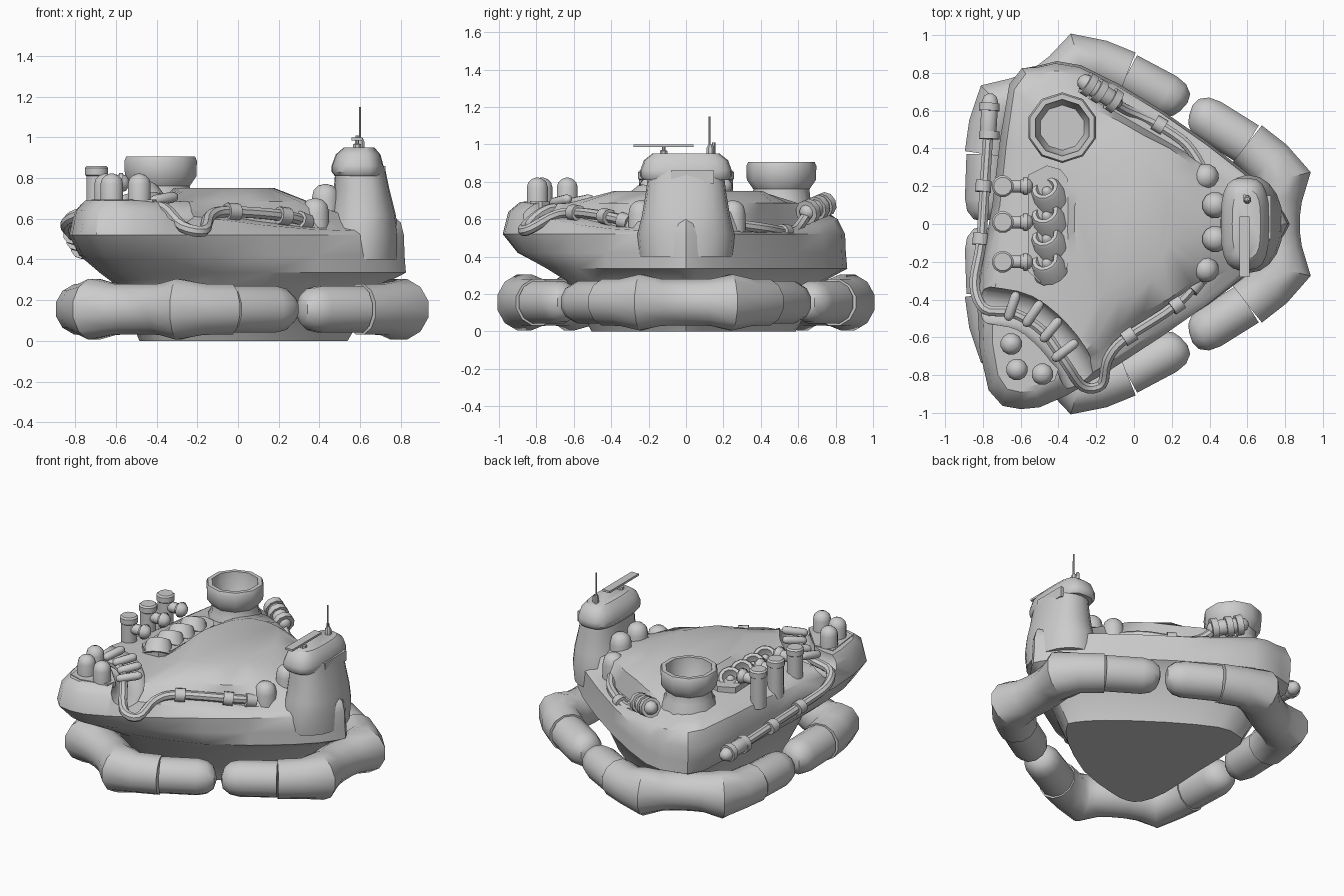
import bpy, bmesh, math
from mathutils import Vector, Matrix, Euler

if "Cube" in bpy.data.objects:
    bpy.data.objects.remove(bpy.data.objects["Cube"])

C = Vector((-0.07, 0, 0))          # axis of the three-cornered plan
grey = bpy.data.materials.new("plain_grey")
grey.diffuse_color = (0.6, 0.6, 0.6, 1)
grey.use_nodes = True
grey.node_tree.nodes["Principled BSDF"].inputs["Base Color"].default_value = grey.diffuse_color


def loft(name, rows, mat=None):
    """Skin closed rings of points and cap both ends."""
    bm = bmesh.new()
    rings = [[bm.verts.new(p) for p in r] for r in rows]
    n = len(rings[0])
    for a, b in zip(rings, rings[1:]):
        for i in range(n):
            j = (i + 1) % n
            bm.faces.new((a[i], a[j], b[j], b[i]))
    bm.faces.new(rings[0][::-1])
    bm.faces.new(rings[-1])
    bmesh.ops.recalc_face_normals(bm, faces=bm.faces)
    if mat:
        bm.transform(mat)
    me = bpy.data.meshes.new(name)
    bm.to_mesh(me)
    bm.free()
    me.materials.append(grey)
    ob = bpy.data.objects.new(name, me)
    bpy.context.collection.objects.link(ob)
    return ob


def lathe(name, profile, loc, n=12, rot=(0, 0, 0)):
    rows = [[(r * math.cos(t), r * math.sin(t), z)
             for t in [2 * math.pi * (i + .5) / n for i in range(n)]] for r, z in profile]
    return loft(name, rows, Matrix.Translation(loc) @ Euler(rot).to_matrix().to_4x4())


def spline(pts, steps, closed=False):
    """Smooth interpolation through points."""
    P = [Vector(p) for p in pts]
    n = len(P)
    get = (lambda i: P[i % n]) if closed else (lambda i: P[max(0, min(n - 1, i))])
    out = []
    for i in range(n if closed else n - 1):
        a, b, c, d = (get(i + k) for k in (-1, 0, 1, 2))
        for s in range(steps):
            t = s / steps
            out.append(.5 * (2 * b + (c - a) * t + (2 * a - 5 * b + 4 * c - d) * t * t
                             + (3 * b - a - 3 * c + d) * t ** 3))
    return out if closed else out + [P[-1]]


def sweep(name, pts, radii, n=10):
    """Round tube along a path, one radius per point."""
    P = [Vector(p) for p in pts]
    rows = []
    for i, p in enumerate(P):
        t = (P[min(i + 1, len(P) - 1)] - P[max(i - 1, 0)]).normalized()
        u = Vector((0, 0, 1)).cross(t).normalized()
        v = t.cross(u)
        r = radii[i] if isinstance(radii, (list, tuple)) else radii
        rows.append([p + r * (math.cos(a) * u + math.sin(a) * v)
                     for a in [2 * math.pi * (k + .5) / n for k in range(n)]])
    return loft(name, rows)


def capsule(name, a, b, r, n=10):
    a, b = Vector(a), Vector(b)
    d = (b - a).normalized() * r
    return sweep(name, [a, a + d * .3, a + d, b - d, b - d * .3, b],
                 [r * .3, r * .75, r, r, r * .75, r * .3], n)


def band(name, a, b, r):
    return sweep(name, [a, b], r, 10)


def box(name, loc, size, rot=0):
    x, y, z = (s / 2 for s in size)
    rows = [[(-x, -y, k), (x, -y, k), (x, y, k), (-x, y, k)] for k in (-z, z)]
    return loft(name, rows, Matrix.Translation(loc) @ Matrix.Rotation(rot, 4, 'Z'))


# Hull: outlines at chine, belly, ledge and raised deck
low = [(.80, -.05), (.80, .05), (.60, .27), (.15, .60), (-.28, .84), (-.50, .84), (-.64, .72),
       (-.66, .10), (-.68, -.40), (-.62, -.66), (-.50, -.74), (-.30, -.72), (.15, -.58), (.60, -.27)]
mid = [(.79, -.05), (.79, .05), (.59, .26), (.14, .59), (-.29, .83), (-.51, .83), (-.66, .74),
       (-.75, .10), (-.83, -.42), (-.77, -.88), (-.60, -.98), (-.36, -.91), (.14, -.60), (.59, -.27)]
top = [(.74, -.04, .60), (.74, .04, .60), (.50, .24, .54), (.08, .49, .54), (-.30, .70, .62),
       (-.47, .73, .64), (-.58, .66, .66), (-.63, .10, .68), (-.75, -.40, .69), (-.72, -.80, .69),
       (-.60, -.89, .69), (-.40, -.82, .68), (.08, -.50, .59), (.50, -.24, .55)]
deck = [(.34, -.10), (.34, .10), (.30, .32), (.05, .47), (-.20, .60), (-.32, .56), (-.36, .40),
        (-.38, .10), (-.38, -.20), (-.36, -.38), (-.32, -.52), (-.22, -.63), (.05, -.47), (.30, -.31)]


def ring(pts, z=None, scale=1):
    r = [C + (Vector((p[0], p[1], p[2] if z is None else z)) - C) * scale for p in pts]
    for p, q in zip(r, pts):
        p.z = q[2] if z is None else z
    return spline(r, 2, True)


def blend(a, b):
    return (a[0] + b[0] * 2) / 3, (a[1] + b[1] * 2) / 3


oval = []
for x, y in deck:
    a = math.atan2(y / .41, (x + .06) / .25)
    oval.append((-.07 + .25 * math.cos(a), .01 + .41 * math.sin(a)))
shoulder = [(*blend(a, b), a[2] * .7 + .156) for a, b in zip(top, mid)]
hull = loft("hull", [ring(low, 0, .68), ring(low, .27, .86), ring(low, .335),
                     ring([blend(a, b) for a, b in zip(low, mid)], .42), ring(mid, .52),
                     ring(shoulder), ring(top), ring(deck, .685), ring(oval, .75)])

# Curved channel cut across the front corner
cutter = sweep("channel_cutter", spline([(-.98, -.40, .70), (-.77, -.43, .69), (-.58, -.47, .68),
               (-.42, -.60, .68), (-.31, -.76, .68), (-.22, -1.0, .66)], 3), .10, 12)
mod = hull.modifiers.new("channel", 'BOOLEAN')
mod.object, mod.operation, mod.solver = cutter, 'DIFFERENCE', 'EXACT'
bpy.context.view_layer.objects.active = hull
bpy.ops.object.modifier_apply(modifier="channel")
bpy.data.objects.remove(cutter)

# Three bent floats around the base
arm = [(.30, .60, .03), (.315, .595, .075), (.35, .58, .105), (.40, .55, .118), (.60, .425, .118)]
bend = [(.60, .425, .128), (.72, .33, .13), (.79, .24, .155), (.765, .14, .13), (.755, .05, .128)]
for k in range(3):
    R = Matrix.Rotation(k * 2 * math.pi / 3, 3, 'Z')

    def put(name, pts):
        sweep(name, [C + R @ (Vector((x, y, .155)) - C) for x, y, r in pts], [p[2] for p in pts], 12)
    flip = [(x, -y, r) for x, y, r in bend[::-1]]
    put("float_bend", bend + flip)
    put("float_arm", arm)
    put("float_arm", [(x, -y, r) for x, y, r in arm])


# Tower, cap and visor
def squircle(x0, x1, y, z, n=20, e=.65):
    out = []
    for i in range(n):
        a = 2 * math.pi * i / n
        c, s = math.cos(a), math.sin(a)
        out.append(((x0 + x1) / 2 + (x1 - x0) / 2 * math.copysign(abs(c) ** e, c),
                    y * math.copysign(abs(s) ** e, s), z))
    return out


loft("tower", [squircle(.40, .79, .25, .40, e=1), squircle(.42, .79, .26, .52, e=.95),
               squircle(.45, .775, .235, .62, e=.85), squircle(.47, .745, .215, .74, e=.8),
               squircle(.48, .72, .20, .86, e=.75)])
loft("tower_cap", [squircle(.475, .705, .23, .81), squircle(.46, .715, .245, .83),
                   squircle(.46, .715, .245, .86), squircle(.48, .70, .225, .915),
                   squircle(.52, .67, .18, .95)])
box("visor", (.70, .035, .825), (.05, .23, .07))

# Mast, rotating bar and stud on the cap
lathe("mast_base", [(.022, .94), (.022, .98), (.012, 1.0)], (.60, .13, 0), 8)
lathe("mast", [(.006, .95), (.005, 1.15)], (.60, .125, 0), 6)
lathe("stud", [(.01, .94), (.01, 1.01)], (.585, .148, 0), 6)
lathe("bar_post", [(.022, .94), (.022, .965), (.01, .97), (.01, .985)], (.585, -.12, 0), 8)
box("radar_bar", (.585, -.12, .992), (.055, .32, .014))

# Rounded tanks beside the tower
for x, y, z in [(.38, .25, .70), (.43, .10, .77), (.43, -.08, .77), (.38, -.24, .70)]:
    lathe("tower_tank", [(.07, z - .23), (.07, z - .07), (.06, z - .03), (.038, z - .008), (.01, z)],
          (x, y, 0), 12)

# Hollow funnel
lathe("funnel", [(.19, .56), (.18, .66), (.155, .71), (.15, .76), (.185, .81), (.187, .885),
                 (.178, .905), (.15, .905), (.145, .85), (.12, .78)], (-.38, .51, 0), 10)

# Vent plate with four tilted rings
loft("vent_plate", [[(x, y, z) for x, y in [(-.56, -.25), (-.5, -.31), (-.40, -.30), (-.35, -.22),
     (-.35, .24), (-.39, .29), (-.46, .31), (-.56, .26)]] for z in (.66, .715)])
for y in (.17, .04, -.08, -.21):
    lathe("vent_ring", [(.10, -.06), (.08, .025), (.07, .04), (.05, .04), (.038, .01), (.03, .0),
                        (.022, .02), (.008, .03)], (-.46, y, .71), 12,
          (math.radians(-40), 0, math.radians(27)))

# Exhaust stacks with side nozzles
for y in (.20, .01, -.20):
    lathe("stack", [(.052, .60), (.052, .81), (.058, .815), (.058, .85), (.048, .86)], (-.695, y, 0))
    band("stack_nozzle", (-.68, y, .775), (-.60, y, .775), .035)
    capsule("nozzle_tip", (-.615, y, .775), (-.535, y, .775), .05)

# Domes on the front corner
loft("dome_plate", [[(x, y, z) for x, y in [(-.72, -.58), (-.69, -.84), (-.60, -.87), (-.42, -.83),
     (-.40, -.77), (-.58, -.58)]] for z in (.66, .695)])
for x, y in [(-.65, -.635), (-.62, -.77), (-.485, -.795)]:
    lathe("dome", [(.058, .66), (.058, .77), (.05, .797), (.032, .814), (.008, .822)], (x, y, 0))

# Ribs bridging the channel
for a, b in [((-.62, -.36), (-.67, -.51)), ((-.49, -.41), (-.58, -.54)),
             ((-.39, -.50), (-.49, -.62)), ((-.30, -.62), (-.43, -.72))]:
    capsule("channel_rib", (*a, .71), (*b, .685), .027)

# Long pipe round the left side and front
sweep("long_pipe", spline([(-.77, .50, .46), (-.79, .2, .49), (-.81, -.10, .52), (-.845, -.32, .57),
      (-.79, -.45, .62), (-.64, -.47, .65), (-.48, -.57, .66), (-.36, -.74, .65), (-.27, -.86, .56),
      (-.17, -.85, .54), (-.14, -.72, .61), (-.05, -.61, .635), (.22, -.43, .615),
      (.38, -.25, .57)], 4), .029, 8)
capsule("pipe_tank", (-.76, .69, .45), (-.775, .44, .47), .046)
for y in (.47, .62):
    band("pipe_clamp", (-.765, y + .02, .458), (-.767, y - .02, .46), .057)
for p, q in [((-.795, .23, .485), (-.80, .17, .49)), ((-.81, -.05, .515), (-.815, -.11, .52)),
             ((-.055, -.61, .635), (-.0, -.575, .632)), ((.20, -.445, .617), (.25, -.41, .61)),
             ((.30, -.35, .595), (.34, -.30, .58))]:
    band("pipe_clamp", p, q, .044)

# Short pipe and tank at the rear
sweep("rear_pipe", spline([(-.14, .67, .66), (-.05, .61, .57), (.04, .57, .53), (.14, .52, .53),
      (.28, .42, .55), (.37, .28, .57)], 4), .029, 8)
capsule("rear_tank", (-.29, .77, .69), (-.07, .63, .63), .05)
for t in (.15, .4, .75):
    p = Vector((-.29, .77, .69)).lerp(Vector((-.07, .63, .63)), t)
    band("rear_clamp", p, p + Vector((.034, -.022, -.01)), .066)
band("rear_clamp", (.11, .54, .53), (.16, .51, .53), .044)

# Smooth shading with crisp edges
bpy.ops.object.select_all(action='SELECT')
bpy.context.view_layer.objects.active = hull
bpy.ops.object.shade_smooth_by_angle(angle=math.radians(38))
